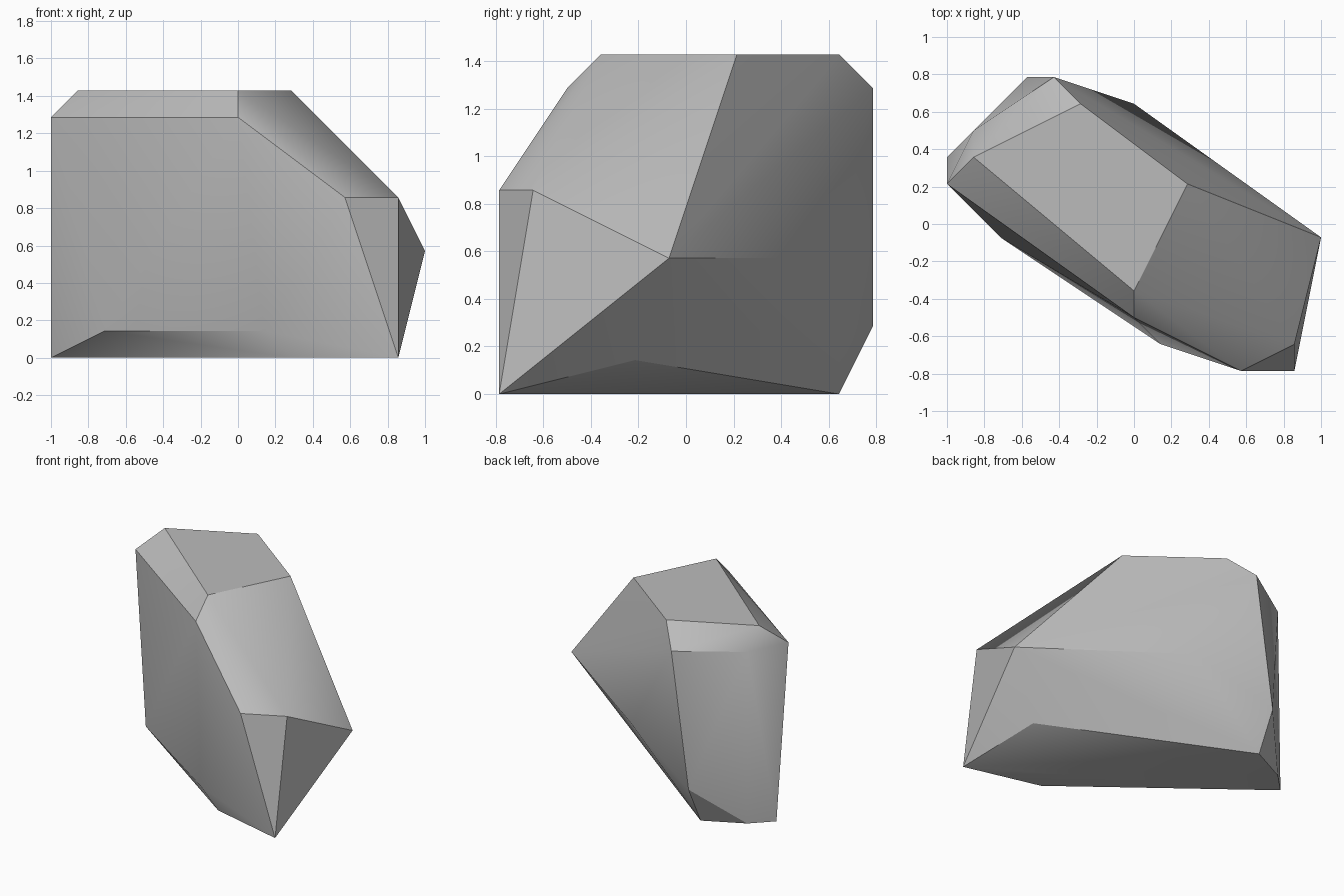
import bpy, bmesh, math
from mathutils import Vector

default_cube = bpy.data.objects.get("Cube")
if default_cube:
    bpy.data.objects.remove(default_cube, do_unlink=True)

# Stone colour
stone = bpy.data.materials.new("stone_grey")
stone.use_nodes = True
grey = (0.5, 0.5, 0.5, 1.0)
stone.diffuse_color = grey
shader = next(n for n in stone.node_tree.nodes if n.type == "BSDF_PRINCIPLED")
shader.inputs["Base Color"].default_value = grey
shader.inputs["Roughness"].default_value = 0.9

# Corner points of the boulder, grouped by height, on a grid of sevenths
GRID = 1 / 7
corners_by_height = {
    10: [(-6, 2.5), (-2, 4.5), (2, 1.5), (0, -2.5)],               # flat top
    9: [(-7, 1.5), (0, -3.5), (-3, 5.5), (-6, 3.5)],               # top bevel
    6: [(4, -5.5), (6, -4.5)],                                     # front shoulder
    4: [(7, -0.5), (0, 4.5)],                                      # side ridge
    2: [(-4, 5.5)],                                                # back foot
    1: [(-5, -0.5), (1, -4.5), (5, -1.5)],                         # undercut
    0: [(6, -5.5), (2, -4.5), (-4, 4.5), (-6, 3.5), (-7, 2.5)],    # base
}

# Wrap the corners in a convex shell with flat facets
bm = bmesh.new()
for height, ring in corners_by_height.items():
    for x, y in ring:
        bm.verts.new(Vector((x, y, height)) * GRID)
hull = bmesh.ops.convex_hull(bm, input=bm.verts[:])
loose = [v for v in bm.verts if not v.link_faces]
bmesh.ops.delete(bm, geom=loose, context="VERTS")
bmesh.ops.dissolve_limit(bm, angle_limit=math.radians(1),
                         verts=bm.verts[:], edges=bm.edges[:])
bmesh.ops.recalc_face_normals(bm, faces=bm.faces[:])

mesh = bpy.data.meshes.new("boulder")
bm.to_mesh(mesh)
bm.free()
mesh.materials.append(stone)

boulder = bpy.data.objects.new("boulder", mesh)
bpy.context.collection.objects.link(boulder)

# Soften shallow facets, keep the steep edges crisp
bpy.ops.object.select_all(action="DESELECT")
boulder.select_set(True)
bpy.context.view_layer.objects.active = boulder
bpy.ops.object.shade_smooth_by_angle(angle=math.radians(30))
